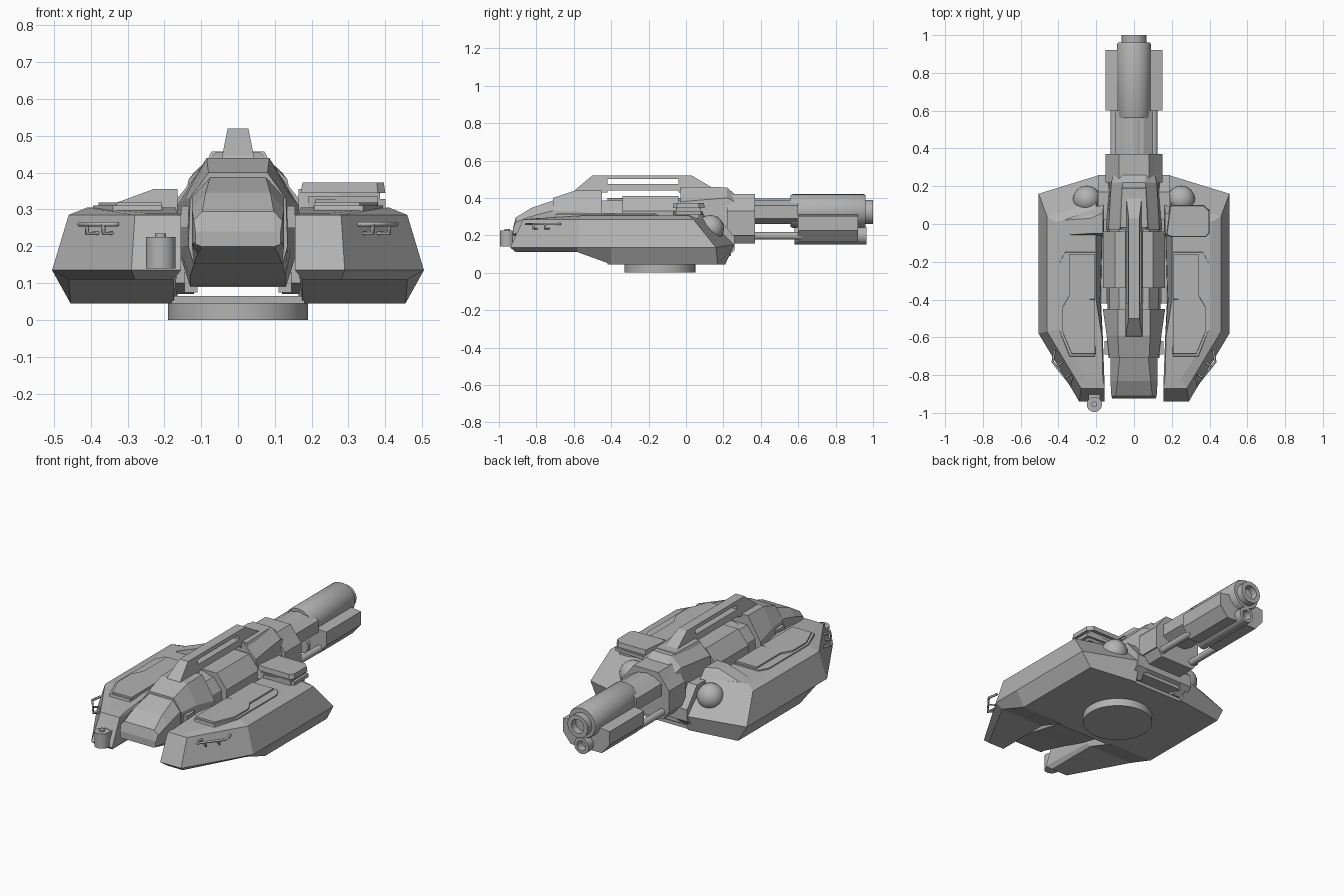
import bpy
import bmesh
import math
from mathutils import Vector, Matrix

default_cube = bpy.data.objects.get("Cube")
if default_cube:
    bpy.data.objects.remove(default_cube)

GREY = (0.45, 0.45, 0.45, 1)
grey = bpy.data.materials.new("armour grey")
grey.use_nodes = True
grey.diffuse_color = GREY
grey.node_tree.nodes["Principled BSDF"].inputs["Base Color"].default_value = GREY


def finish(name, bm, smooth=False):
    """Turn a bmesh into a finished grey object."""
    bmesh.ops.recalc_face_normals(bm, faces=bm.faces[:])
    mesh = bpy.data.meshes.new(name)
    bm.to_mesh(mesh)
    bm.free()
    mesh.materials.append(grey)
    obj = bpy.data.objects.new(name, mesh)
    bpy.context.collection.objects.link(obj)
    if smooth:
        bpy.ops.object.select_all(action="DESELECT")
        obj.select_set(True)
        bpy.context.view_layer.objects.active = obj
        bpy.ops.object.shade_smooth_by_angle(angle=math.radians(35))


def hull(name, points, side=1):
    """Convex solid around a few corner points."""
    bm = bmesh.new()
    for x, y, z in points:
        bm.verts.new((x * side, y, z))
    bmesh.ops.convex_hull(bm, input=bm.verts[:])
    bmesh.ops.dissolve_limit(bm, angle_limit=0.02, verts=bm.verts[:], edges=bm.edges[:])
    finish(name, bm)


def box(name, xs, ys, zs, side=1):
    hull(name, [(x, y, z) for x in xs for y in ys for z in zs], side)


def plate(name, outline, low, high, shrink=0.0, side=1):
    """Outline extruded upward, with an optional inward slope at the top."""
    centre = sum((Vector(p) for p in outline), Vector((0, 0))) / len(outline)
    top = [Vector(p).lerp(centre, shrink) for p in outline]
    hull(name, [(*p, low) for p in outline] + [(*p, high) for p in top], side)


def bridge(bm, rings):
    """Join neighbouring rings with quads."""
    for a, b in zip(rings, rings[1:]):
        for i in range(len(a)):
            j = (i + 1) % len(a)
            bm.faces.new((a[i], a[j], b[j], b[i]))


def loft(name, sections):
    """Skin over half sections (x, z) placed along y and mirrored in x."""
    bm = bmesh.new()
    rings = []
    for y, half in sections:
        full = half + [(-x, z) for x, z in reversed(half)]
        rings.append([bm.verts.new((x, y, z)) for x, z in full])
    bridge(bm, rings)
    bm.faces.new(rings[0])
    bm.faces.new(rings[-1])
    finish(name, bm)


def lathe(name, profile, x, z, steps=32):
    """Spin a (radius, y) profile around an axis running along y."""
    bm = bmesh.new()
    verts = [bm.verts.new((x + r, y, z)) for r, y in profile]
    edges = [bm.edges.new(pair) for pair in zip(verts, verts[1:])]
    bmesh.ops.spin(bm, geom=verts + edges, cent=(x, 0, z), axis=(0, 1, 0),
                   angle=math.tau, steps=steps)
    bmesh.ops.remove_doubles(bm, verts=bm.verts[:], dist=0.0001)
    finish(name, bm, smooth=True)


def upright(name, radius, low, high, x, y):
    bm = bmesh.new()
    bmesh.ops.create_cone(bm, cap_ends=True, segments=40, radius1=radius, radius2=radius,
                          depth=high - low,
                          matrix=Matrix.Translation((x, y, (low + high) / 2)))
    finish(name, bm, smooth=True)


def rail(name, points, radius):
    curve = bpy.data.curves.new(name, "CURVE")
    curve.dimensions = "3D"
    curve.bevel_depth = radius
    curve.bevel_resolution = 1
    curve.use_fill_caps = True
    spline = curve.splines.new("POLY")
    spline.points.add(len(points) - 1)
    for point, co in zip(spline.points, points):
        point.co = (*co, 1)
    curve.materials.append(grey)
    bpy.context.collection.objects.link(bpy.data.objects.new(name, curve))


def armour_pod(name, side):
    """Side armour: four stacked rings joined by quads."""
    under = [(.175, -.91, .11), (.28, -.91, .11), (.46, -.58, .11), (.455, -.4, .045),
             (.455, .17, .045), (.16, .21, .045), (.175, -.4, .045), (.175, -.58, .11)]
    middle = [(.155, -.94, .135), (.29, -.94, .135), (.505, -.58, .135), (.505, -.4, .135),
              (.505, .16, .135), (.18, .26, .15), (.18, -.4, .135), (.165, -.6, .135)]
    shoulder = [(.155, -.87, .285), (.28, -.87, .285), (.46, -.57, .285), (.46, -.4, .285),
                (.46, .04, .285), (.2, .12, .285), (.2, -.4, .285), (.165, -.6, .285)]
    roof = [(.165, -.82, .29), (.25, -.82, .29), (.41, -.56, .305), (.41, -.4, .305),
            (.41, .01, .305), (.2, .08, .305), (.2, -.4, .305), (.17, -.6, .305)]
    bm = bmesh.new()
    rings = [[bm.verts.new((x * side, y, z)) for x, y, z in ring]
             for ring in (under, middle, shoulder, roof)]
    bridge(bm, rings)
    for r in (rings[0], rings[-1]):
        for quad in ((0, 1, 2, 7), (7, 2, 3, 6), (6, 3, 4, 5)):
            bm.faces.new([r[i] for i in quad])
    finish(name, bm)


# Mounting ring and floor
upright("mounting_ring", .19, 0, .05, 0, -.14)
plate("floor_plate", [(-.18, -.42), (.18, -.42), (.18, .2), (-.18, .2)], .045, .065)

# Paired side parts
for side, label in ((1, "left"), (-1, "right")):
    armour_pod(label + "_armour_pod", side)
    plate(label + "_roof_panel", [(.205, -.145), (.365, -.145), (.395, -.2), (.395, -.57),
                                  (.34, -.705), (.205, -.705)], .285, .311, .02, side)
    plate(label + "_panel_front", [(.205, -.16), (.345, -.16), (.345, -.4), (.205, -.4)],
          .3, .319, .02, side)
    plate(label + "_panel_rear", [(.205, -.4), (.345, -.38), (.38, -.44), (.38, -.57),
                                  (.33, -.69), (.205, -.69)], .3, .319, .02, side)
    hull(label + "_roof_wedge", [(.16, -.06, .29), (.38, -.06, .3), (.38, .02, .3),
                                 (.16, .11, .29), (.165, -.05, .355), (.23, -.05, .355),
                                 (.23, .03, .355), (.165, .06, .355)], side)
    hull(label + "_front_cheek", [(x, y, z) for x in (.12, .19)
                                  for y, z in ((.02, .1), (.02, .3), (.17, .3),
                                               (.26, .19), (.26, .12), (.2, .07))], side)
    # Domed sensor in the front face
    bm = bmesh.new()
    bmesh.ops.create_uvsphere(bm, u_segments=24, v_segments=14, radius=.073,
                              matrix=Matrix.Translation((.25 * side, .13, .235)))
    finish(label + "_sensor_dome", bm, smooth=True)
    # Grab rail on the slanted rear corner
    rail(label + "_grab_rail", [(x * side, y, z) for x, y, z in (
        (.325, -.79, .26), (.335, -.855, .26), (.43, -.73, .26), (.42, -.67, .26))], .007)
    for x, y in ((.365, -.815), (.41, -.755)):
        rail(label + "_rail_stay", [(x * side, y, .26), (x * side, y, .235),
                                    ((x - .04) * side, y + .03, .235)], .006)
    box(label + "_hull_skid", (.11, .145), (-.42, .2), (.075, .13), side)
    box(label + "_hinge", (.11, .155), (-.69, -.62), (.25, .31), side)
    box(label + "_mantlet_lug", (.12, .15), (.24, .37), (.2, .33), side)
    lathe(label + "_recoil_rod", [(0, .3), (.02, .3), (.02, .62), (0, .62)],
          .105 * side, .197, 16)

# Sight box on the left roof
plate("sight_base", [(.19, -.06), (.38, -.06), (.38, .07), (.19, .07)], .29, .335)
plate("sight_sill", [(.21, -.07), (.4, -.05), (.4, .08), (.21, .09)], .308, .328)
plate("sight_core", [(.19, -.05), (.385, -.05), (.385, .08), (.19, .08)], .32, .36)
plate("sight_lid", [(.17, -.06), (.2, -.07), (.38, -.07), (.4, -.05), (.4, .07),
                    (.37, .1), (.19, .1)], .345, .373, .04)

# Rear lamp on the right pod
upright("rear_lamp", .04, .14, .225, -.21, -.955)
upright("lamp_cap", .015, .225, .235, -.21, -.955)
box("lamp_bracket", (-.24, -.18), (-.95, -.89), (.15, .215))

# Central body, back to front
loft("rear_bustle", [
    (-.925, [(.1, .24), (.115, .235), (.115, .205), (.1, .2)]),
    (-.91, [(.097, .295), (.12, .27), (.12, .21), (.1, .195)]),
    (-.83, [(.088, .345), (.125, .3), (.125, .2), (.11, .18)]),
    (-.7, [(.075, .39), (.125, .335), (.125, .2), (.12, .15)])])
loft("rear_housing", [
    (-.71, [(.08, .4), (.13, .33), (.135, .2), (.12, .15)]),
    (-.59, [(.085, .44), (.145, .33), (.145, .2), (.13, .12)]),
    (-.45, [(.085, .44), (.165, .31), (.165, .2), (.13, .09)])])
loft("body_core", [(y, [(.08, .385), (.13, .32), (.14, .2), (.13, .09)])
                   for y in (-.46, .24)])
loft("breech_cover", [(y, [(.1, .41), (.165, .33), (.165, .2), (.13, .1)])
                      for y in (-.34, -.04)])
lathe("breech_drum", [(0, -.42), (.1, -.42), (.1, .3), (0, .3)], 0, .3)
loft("front_housing", [
    (-.03, [(.06, .455), (.135, .38), (.15, .28), (.13, .1)]),
    (.22, [(.06, .455), (.12, .4), (.13, .28), (.12, .1)]),
    (.26, [(.06, .42), (.11, .38), (.13, .28), (.12, .12)])])
loft("mantlet", [(y, [(.08, .42), (.11, .38), (.15, .33), (.15, .21), (.11, .155)])
                 for y in (.22, .37)])


# Top carrying fin with a long slot
def fin_piece(name, corners):
    width = lambda z: .028 + (.52 - z) * .2
    hull(name, [(s * width(z), y, z) for y, z in corners for s in (1, -1)])


fin_piece("fin_rear_leg", [(-.6, .43), (-.59, .445), (-.5, .52), (-.42, .52), (-.42, .43)])
fin_piece("fin_top_bar", [(-.43, .5), (-.43, .52), (.03, .52), (-.03, .5)])
fin_piece("fin_low_bar", [(-.43, .44), (-.43, .475), (-.03, .475), (-.03, .44)])
fin_piece("fin_front_leg", [(-.04, .43), (-.04, .52), (.03, .52), (.14, .455), (.14, .43)])
plate("fin_foot", [(-.08, -.03), (.08, -.03), (.07, .2), (-.07, .2)], .44, .458, .1)

# Main gun, outer sleeve and hollow muzzle
lathe("gun_tube", [(0, .3), (.068, .3), (.068, .6), (0, .6)], 0, .33)
lathe("gun_sleeve", [(0, .56), (.085, .56), (.09, .57), (.09, .95), (.085, .96), (0, .96)], 0, .33)
lathe("gun_muzzle", [(.065, .94), (.065, 1), (.04, 1), (.04, .93), (0, .93)], 0, .325)
loft("gun_jacket", [(y, [(.05, .39), (.1, .36), (.1, .29), (.05, .26)])
                    for y in (.34, .6)])

# Lower gun and its fairing
loft("gun_fairing", [(y, [(.09, .31), (.15, .303), (.15, .225), (.1, .165)])
                     for y in (.6, .92)])
lathe("lower_gun", [(0, .58), (.047, .58), (.047, .965), (.028, .965), (.028, .9), (0, .9)],
      0, .198, 24)
